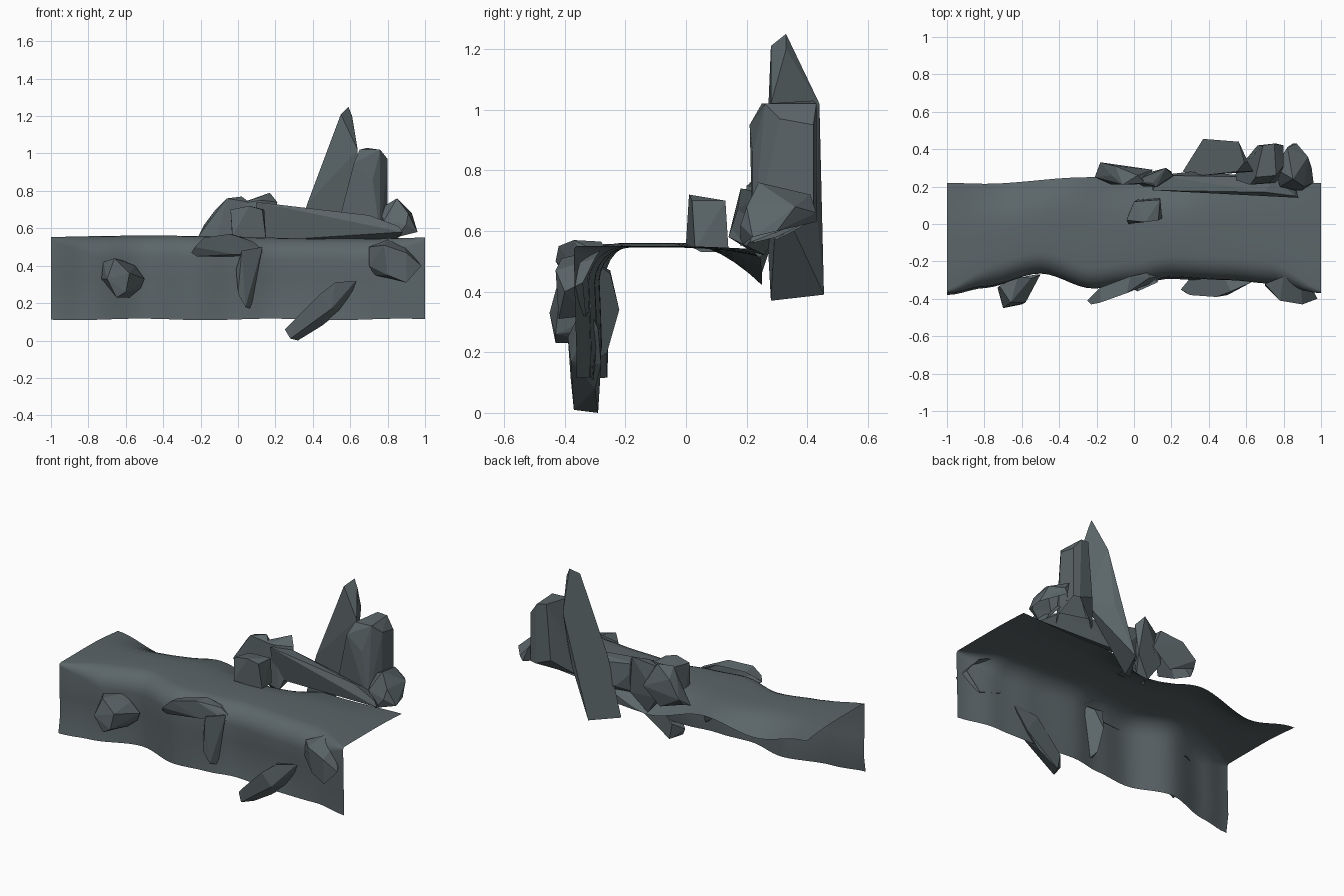
import bpy, bmesh, math
from mathutils import Vector

stone = bpy.data.materials.new("slate_grey")
stone.diffuse_color = (0.105, 0.131, 0.14, 1)
BEHIND, UNDER = Vector((0, 1, 0)), Vector((0, 0, -1))

def finish(name, bm):
    me = bpy.data.meshes.new(name)
    bm.to_mesh(me)
    bm.free()
    me.materials.append(stone)
    ob = bpy.data.objects.new(name, me)
    bpy.context.collection.objects.link(ob)
    return ob

def rock(name, *pts, hidden=None):
    """Faceted stone: convex hull of a few corners, left open on the side buried in the ledge."""
    bm = bmesh.new()
    for p in pts:
        bm.verts.new(p)
    r = bmesh.ops.convex_hull(bm, input=bm.verts[:])
    junk = {g for g in r["geom_interior"] + r["geom_unused"] if isinstance(g, bmesh.types.BMVert)}
    bmesh.ops.delete(bm, geom=list(junk), context='VERTS')
    bmesh.ops.dissolve_limit(bm, angle_limit=math.radians(6), verts=bm.verts[:], edges=bm.edges[:])
    bmesh.ops.recalc_face_normals(bm, faces=bm.faces[:])
    if hidden:
        bm.normal_update()
        bmesh.ops.delete(bm, geom=[f for f in bm.faces if f.normal.dot(hidden) > .6], context='FACES')
    return finish(name, bm)

def curve(keys, x):
    """Smoothly blend between (x, value) keys."""
    for (a, va), (b, vb) in zip(keys, keys[1:]):
        if x <= b:
            t = (x - a) / (b - a)
            return va + (vb - va) * t * t * (3 - 2 * t)
    return keys[-1][1]

# Cliff ledge: open sheet, front wall rolling over into a top that droops at the back
FRONT = [(-1, -.37), (-.8, -.335), (-.5, -.265), (-.22, -.345), (0, -.32), (.2, -.285), (.5, -.3), (.75, -.32), (1, -.37)]
BACK = [(-1, .22), (-.8, .215), (-.25, .25), (.2, .25), (1, .22)]
DROOP = [(-1, .02), (-.64, .1), (-.3, .04), (.1, .13), (.45, .03), (1, .01)]
bm = bmesh.new()
rows = []
N = 48
for i in range(N + 1):
    x = -1 + 2 * i / N
    f, b, d = curve(FRONT, x), curve(BACK, x), curve(DROOP, x)
    r = 0.015 + 0.1 * min(1, (1 - abs(x)) * 4)          # rim radius, sharp at the ends
    top = .553 + .008 * math.sin(3 * x + 3)
    prof = [(f - .01 * math.sin(5 * x), .113 + .004 * math.sin(9 * x)), (f + .008, .22), (f + .004, .34)]
    for k in range(7):
        a = math.pi / 2 * k / 6
        prof.append((f + r * (1 - math.cos(a)), top - r + r * math.sin(a)))
    for t in (.2, .4, .6, .7, .8, .9, 1):
        prof.append((f + r + (b - f - r) * t, top - d * max(0, (t - .5) * 2) ** 1.6))
    rows.append([bm.verts.new((x, y, z)) for y, z in prof])
for p, q in zip(rows, rows[1:]):
    for j in range(len(p) - 1):
        bm.faces.new((p[j], q[j], q[j + 1], p[j + 1]))
for face in bm.faces:
    face.smooth = True
finish("cliff_ledge", bm)

# Stones set in the front wall
rock("wall_stone_left", (-.72, -.33, .42), (-.73, -.34, .33), (-.66, -.42, .44), (-.7, -.45, .33), (-.58, -.42, .36),
     (-.6, -.43, .26), (-.65, -.43, .23), (-.55, -.29, .4), (-.5, -.27, .33), (-.52, -.27, .28), (-.58, -.28, .23),
     (-.62, -.28, .43), hidden=BEHIND)
rock("wall_slab_middle", (-.25, -.41, .47), (-.23, -.43, .5), (-.18, -.42, .55), (-.04, -.37, .57), (.08, -.29, .53),
     (.14, -.28, .48), (.13, -.3, .46), (-.02, -.36, .46), (-.22, -.4, .45), (-.18, -.34, .54), (-.18, -.34, .46),
     (.0, -.31, .45), (-.02, -.28, .565), (.07, -.26, .53), hidden=BEHIND)
rock("wall_shard_middle", (.02, -.36, .48), (.13, -.31, .5), (-.01, -.33, .38), (.0, -.35, .25), (.04, -.34, .18),
     (.07, -.3, .17), (.08, -.31, .34), (.02, -.25, .47), (.08, -.25, .46), (.04, -.22, .34), (.05, -.26, .2))
rock("wall_shard_low", (.25, -.35, .06), (.28, -.37, .01), (.32, -.29, 0), (.3, -.38, .11), (.3, -.29, .1), (.44, -.39, .25),
     (.52, -.36, .31), (.63, -.31, .32), (.63, -.29, .28), (.5, -.38, .17), (.55, -.28, .16), (.48, -.28, .28), (.45, -.3, .08))
rock("wall_stone_right", (.7, -.32, .5), (.7, -.33, .4), (.73, -.31, .35), (.78, -.41, .51), (.8, -.4, .35), (.9, -.43, .47),
     (.9, -.42, .31), (.98, -.4, .4), (.95, -.34, .43), (.8, -.28, .54), (.89, -.3, .51), (.86, -.33, .32), hidden=BEHIND)

# Stones along the top
rock("top_block", (-.04, .02, .7), (-.03, .0, .56), (.06, .01, .72), (.13, .02, .7), (.15, .03, .54), (-.03, .05, .53),
     (.0, .12, .7), (.02, .13, .53), (.14, .13, .7), (.14, .14, .54), hidden=UNDER)
rock("back_stone_left", (-.21, .25, .56), (-.19, .3, .58), (-.18, .33, .62), (-.12, .26, .7), (-.1, .31, .72), (-.06, .21, .76),
     (.02, .26, .77), (.06, .22, .74), (.1, .29, .62), (-.12, .21, .53), (.0, .21, .5), (-.02, .29, .52), hidden=UNDER)
rock("back_stone_middle", (.0, .23, .73), (.1, .22, .76), (.17, .3, .79), (.21, .26, .74), (.12, .2, .75), (.2, .22, .6),
     (.05, .2, .5), (.1, .24, .43), (.15, .2, .47), (.02, .26, .55), (.2, .28, .55))
# the slab leans forward, so its front face overhangs
rock("long_slab", (.1, .18, .74), (.14, .26, .73), (.2, .19, .72), (.7, .17, .67), (.86, .15, .61), (.88, .14, .58),
     (.86, .2, .55), (.1, .22, .53), (.5, .23, .54), (.3, .28, .56), (.75, .25, .62), (.4, .26, .52))
rock("back_stone_right", (.75, .3, .7), (.78, .2, .64), (.85, .24, .76), (.82, .41, .72), (.87, .43, .66), (.93, .36, .68),
     (.95, .3, .6), (.96, .22, .58), (.9, .18, .62), (.84, .18, .55), (.85, .43, .63), (.8, .36, .62), (.91, .2, .68), hidden=UNDER)

# Tall crystals behind the ledge, the left one tapering to a chisel edge below
rock("tall_crystal", (.26, .28, .37), (.37, .455, .39), (.37, .26, .73), (.41, .27, .83), (.55, .28, 1.21), (.59, .33, 1.25),
     (.61, .33, 1.2), (.64, .28, 1.02), (.56, .44, 1.02), (.62, .3, .72), (.3, .28, .37), (.5, .43, .68))
rock("second_crystal", (.53, .24, .6), (.62, .21, .95), (.65, .25, 1.02), (.69, .42, 1.03), (.75, .43, 1.02), (.76, .26, 1.02),
     (.8, .31, .97), (.8, .42, .95), (.72, .22, .86), (.76, .22, .56), (.8, .3, .58), (.8, .42, .64), (.56, .3, .57),
     (.66, .42, .68), (.76, .43, .64), hidden=UNDER)
